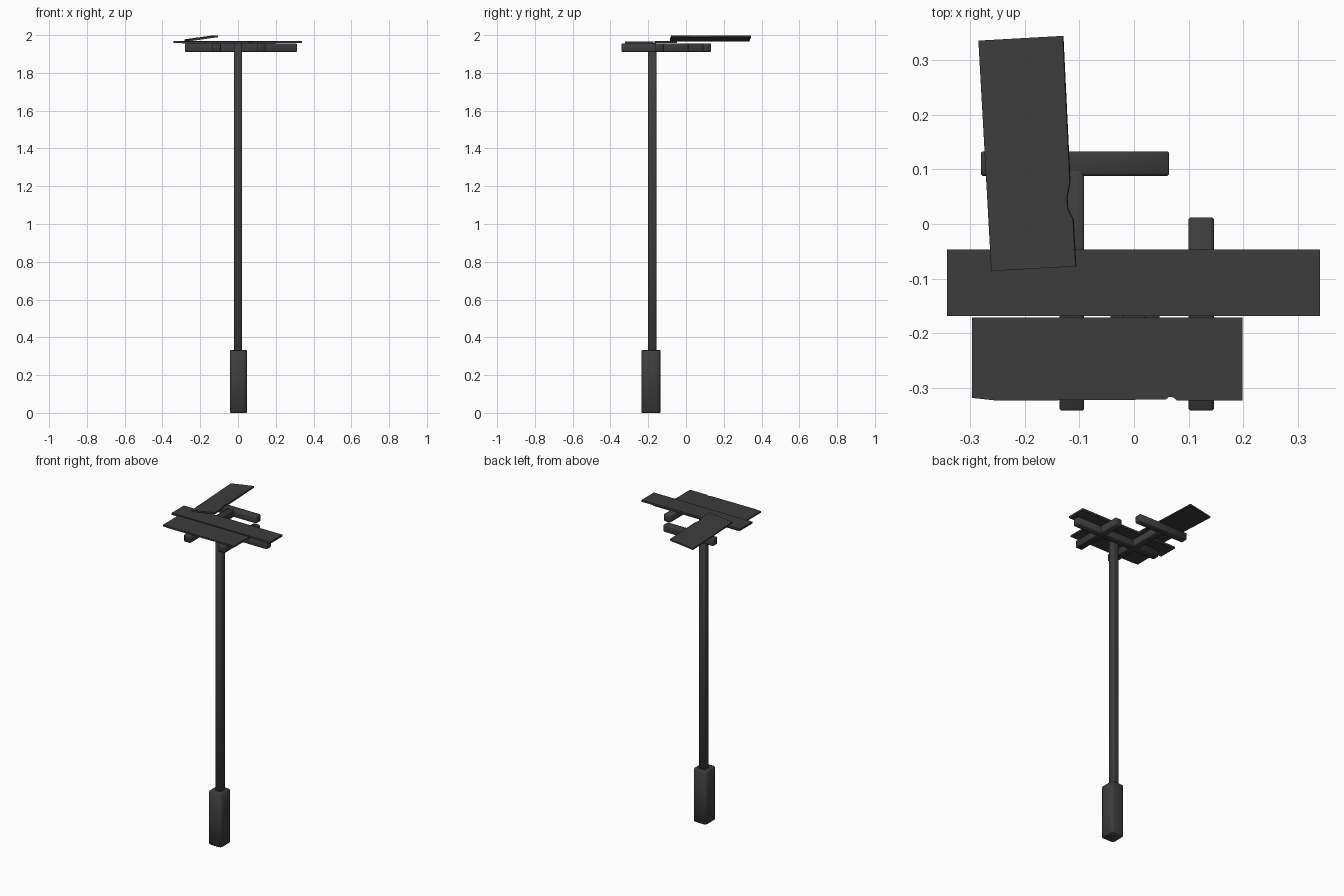
import bpy, bmesh, math
from mathutils import Matrix

if "Cube" in bpy.data.objects:
    bpy.data.objects.remove(bpy.data.objects["Cube"], do_unlink=True)

wood = bpy.data.materials.new("charred wood")
wood.use_nodes = True
colour = (0.046, 0.046, 0.046, 1)
wood.diffuse_color = colour
wood.node_tree.nodes["Principled BSDF"].inputs["Base Color"].default_value = colour


def finish(name, bm):
    bmesh.ops.recalc_face_normals(bm, faces=bm.faces)
    mesh = bpy.data.meshes.new(name)
    bm.to_mesh(mesh)
    bm.free()
    mesh.materials.append(wood)
    obj = bpy.data.objects.new(name, mesh)
    bpy.context.collection.objects.link(obj)
    return obj


def smooth(obj):
    bpy.ops.object.select_all(action='DESELECT')
    obj.select_set(True)
    bpy.context.view_layer.objects.active = obj
    bpy.ops.object.shade_smooth_by_angle(angle=math.radians(50))


def timber(name, low, high, bevel):
    """Squared timber between two corners, with worn edges."""
    bm = bmesh.new()
    bmesh.ops.create_cube(bm, size=1)
    for v in bm.verts:
        v.co = [(a + b) / 2 + c * (b - a) for a, b, c in zip(low, high, v.co)]
    # long edges are worn more than the ends
    axis = max(range(3), key=lambda i: high[i] - low[i])
    long_edges = [e for e in bm.edges
                  if abs(e.verts[0].co[axis] - e.verts[1].co[axis]) > 1e-4]
    bmesh.ops.bevel(bm, geom=long_edges, offset=bevel, segments=2,
                    profile=0.5, affect='EDGES')
    ends = [e for e in bm.edges
            if abs(e.verts[0].co[axis] - e.verts[1].co[axis]) < 1e-4]
    bmesh.ops.bevel(bm, geom=ends, offset=0.003, segments=1, affect='EDGES')
    smooth(finish(name, bm))


def plank(name, outline, bottom, thickness, matrix=Matrix()):
    """Thin board extruded from a flat outline."""
    bm = bmesh.new()
    face = bm.faces.new([bm.verts.new((x, y, bottom)) for x, y in outline])
    out = bmesh.ops.extrude_face_region(bm, geom=[face])
    for v in out["geom"]:
        if isinstance(v, bmesh.types.BMVert):
            v.co.z += thickness
    bm.transform(matrix)
    finish(name, bm)


# Post and its thick foot
timber("foot", (-0.043, -0.235, 0), (0.047, -0.136, 0.332), 0.016)
timber("post", (-0.021, -0.2, 0.3), (0.022, -0.156, 1.957), 0.008)

# Supporting beams
timber("right_beam", (-0.136, -0.341, 1.911), (-0.091, 0.1, 1.956), 0.006)
timber("left_beam", (0.1, -0.341, 1.911), (0.146, 0.012, 1.956), 0.006)
timber("back_beam", (-0.28, 0.088, 1.911), (0.064, 0.133, 1.956), 0.006)
timber("cross_beam", (-0.28, -0.162, 1.911), (0.312, -0.117, 1.956), 0.006)

# Flat planks on top, one with a chipped front edge
plank("front_plank",
      [(-0.296, -0.318), (-0.25, -0.323), (0.058, -0.321), (0.064, -0.316),
       (0.072, -0.317), (0.078, -0.323), (0.198, -0.323), (0.198, -0.171),
       (-0.296, -0.171)], 1.955, 0.01)
plank("middle_plank",
      [(-0.342, -0.168), (0.34, -0.168), (0.34, -0.047), (-0.342, -0.047)],
      1.957, 0.012)

# Loose plank, skewed and tilted, with a chipped inner edge
tilt = (Matrix.Translation((-0.195, 0.129, 1.983))
        @ Matrix.Rotation(math.radians(3.2), 4, 'Z')
        @ Matrix.Rotation(math.radians(-8), 4, 'Y'))
plank("loose_plank",
      [(-0.078, -0.211), (0.078, -0.211), (0.078, -0.125), (0.069, -0.105),
       (0.069, -0.085), (0.076, -0.055), (0.078, 0.211), (-0.078, 0.211)],
      -0.005, 0.01, tilt)
